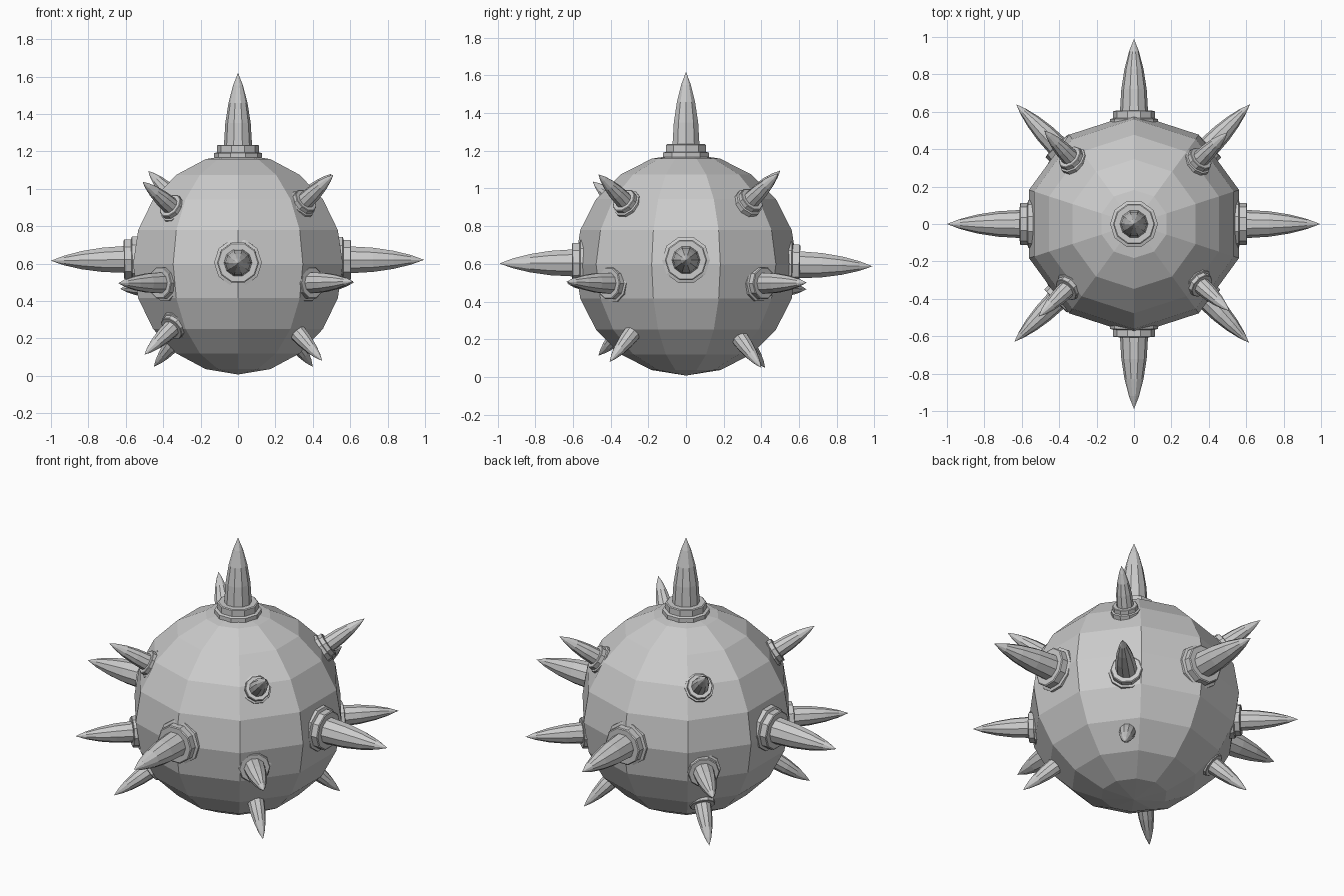
import bpy, bmesh
from mathutils import Vector

if "Cube" in bpy.data.objects:
    bpy.data.objects.remove(bpy.data.objects["Cube"])

CENTRE = Vector((0, 0, 0.597))

def lathe(name, profile, origin, axis, sides=10):
    """Spin (radius, height) points around an axis starting at origin."""
    bm = bmesh.new()
    verts = [bm.verts.new((r, 0, h)) for r, h in profile]
    edges = [bm.edges.new(p) for p in zip(verts, verts[1:])]
    bmesh.ops.spin(bm, geom=verts + edges, cent=(0, 0, 0), axis=(0, 0, 1),
                   angle=6.283185307, steps=sides, use_merge=True)
    bmesh.ops.remove_doubles(bm, verts=bm.verts, dist=1e-5)
    bmesh.ops.recalc_face_normals(bm, faces=bm.faces)
    mesh = bpy.data.meshes.new(name)
    bm.to_mesh(mesh)
    bm.free()
    ob = bpy.data.objects.new(name, mesh)
    ob.location = origin
    ob.rotation_mode = 'QUATERNION'
    ob.rotation_quaternion = axis.to_track_quat('Z', 'Y')
    bpy.context.collection.objects.link(ob)

def spike(name, base, tip, s):
    """Stepped collar whose top sits at base, with a curved spike up to tip."""
    base, tip = Vector(base), Vector(tip)
    axis = tip - base
    length = axis.length
    collar = [(0, -.1), (.128, -.1), (.128, -.045), (.112, -.04),
              (.112, -.004), (.106, 0), (0, 0)]
    lathe(name + "_collar", [(r * s, h * s) for r, h in collar], base, axis)
    horn = [(0, -.1), (.075, -.1), (.075, 0), (.068, .3), (.051, .58), (.027, .82), (0, 1)]
    lathe(name + "_spike", [(r * s, h * length) for r, h in horn], base, axis)

# Faceted ball body
bpy.ops.mesh.primitive_uv_sphere_add(segments=10, ring_count=10, radius=0.59,
                                     location=CENTRE)
bpy.context.object.name = "ball_body"

# Five large spikes on the main axes
spike("top", (0, 0, 1.235), (0, 0, 1.62), 1)
spike("right", (.605, 0, .62), (.995, 0, .62), 1)
spike("left", (-.61, 0, .622), (-1.0, 0, .615), 1)
spike("front", (0, -.605, .605), (0, -.99, .602), 1)
spike("back", (0, .605, .595), (0, .99, .587), 1)

# Middle diagonal spikes, almost level
for i, t in enumerate([(-.64, -.63, .495), (.615, -.635, .505),
                       (-.63, .64, .465), (.62, .64, .5)]):
    tip = Vector(t)
    out = Vector((t[0], t[1], 0)).normalized()
    base = tip - out * .31
    base.z = .497 if i != 2 else .475
    spike(f"middle_{i}", base, tip, .78)

# Upper and lower small spikes, pointing away from the centre
upper = [(-.51, -.495, 1.037), (.51, -.465, 1.075), (-.48, .5, 1.095), (.5, .49, 1.08)]
lower = [(-.5, -.465, .113), (.45, -.405, .08), (-.45, .42, .048), (.4, .40, .048)]
for name, tips in (("upper", upper), ("lower", lower)):
    for i, t in enumerate(tips):
        tip = Vector(t)
        out = (tip - CENTRE).normalized()
        spike(f"{name}_{i}", tip - out * .24, tip, .63)
